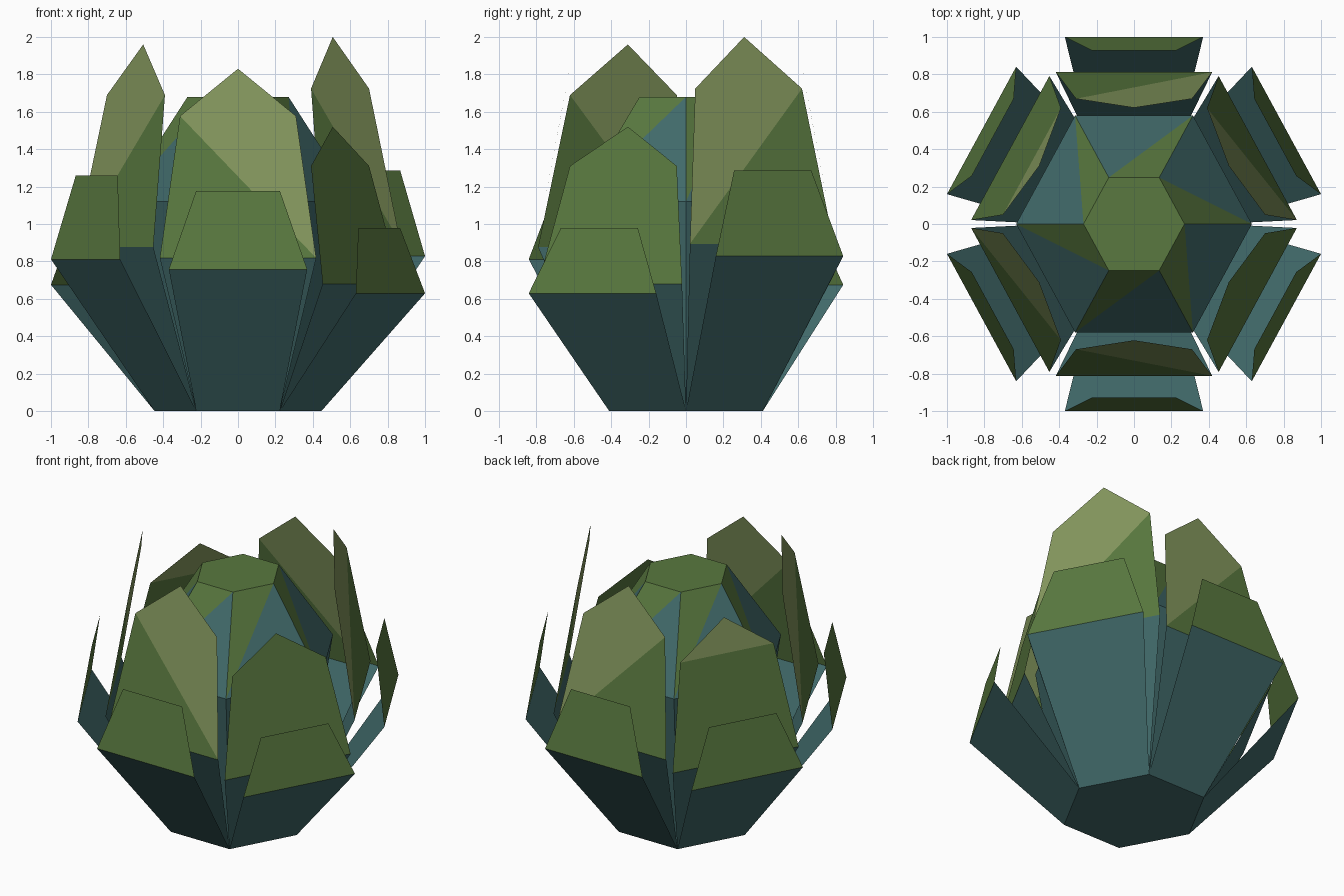
import bpy
from math import cos, sin, radians

if "Cube" in bpy.data.objects:
    bpy.data.objects.remove(bpy.data.objects["Cube"])

YS = 1.063           # slight stretch along y
R0 = 0.446           # radius of the hexagonal base


def material(name, rgb):
    m = bpy.data.materials.new(name)
    m.diffuse_color = (*rgb, 1)
    m.use_nodes = True
    m.node_tree.nodes["Principled BSDF"].inputs["Base Color"].default_value = m.diffuse_color
    return m


MATS = [material("teal", (0.055, 0.15, 0.15)),
        material("leaf_green", (0.10, 0.19, 0.05)),
        material("pale_green", (0.23, 0.31, 0.11))]
TEAL, GREEN, PALE = range(3)


def build(name, verts, faces):
    """faces: list of (vertex indices, material index)"""
    me = bpy.data.meshes.new(name)
    me.from_pydata(verts, [], [f for f, _ in faces])
    for m in MATS:
        me.materials.append(m)
    for p, (_, mi) in zip(me.polygons, faces):
        p.material_index = mi
    ob = bpy.data.objects.new(name, me)
    bpy.context.collection.objects.link(ob)
    return ob


def petal(name, angle, rows, faces):
    """rows: (half width, distance from axis, height); zero width is a tip"""
    a = radians(angle)
    verts = []
    for w, d, z in rows:
        for s in ((-w, w) if w else (0,)):
            verts.append((d * cos(a) - s * sin(a),
                          YS * (d * sin(a) + s * cos(a)), z))
    return build(name, verts, faces)


# Core bud: three hexagonal rings, upper sides split diagonally in two colours
verts = [(r * cos(radians(60 * i)), YS * r * sin(radians(60 * i)), z)
         for r, z in ((R0, 0), (0.63, 1.12), (0.27, 1.68)) for i in range(6)]
faces = [((5, 4, 3, 2, 1, 0), TEAL), (tuple(range(12, 18)), GREEN)]
for i in range(6):
    j = (i + 1) % 6
    faces += [((i, j, 6 + j, 6 + i), TEAL),
              ((6 + i, 6 + j, 12 + j), TEAL),
              ((6 + i, 12 + j, 12 + i), GREEN)]
build("core_bud", verts, faces)

# Colour patterns of the inner petals' upper part
LOWER = ((0, 1, 3, 2), TEAL)
SPLIT_LEFT = [LOWER, ((2, 3, 4), GREEN), ((3, 5, 6, 4), PALE)]
SPLIT_RIGHT = [LOWER, ((2, 3, 5), GREEN), ((2, 5, 6, 4), PALE)]
PALE_TIP = [LOWER, ((2, 3, 5, 4), GREEN), ((4, 5, 6), PALE)]
PLAIN = [LOWER, ((2, 3, 5, 4), GREEN), ((4, 5, 6), GREEN)]

# Six inner and six outer petals, each pair with its own height
PETALS = [("front", -90, 1.83, SPLIT_LEFT), ("front_right", -30, 1.52, PLAIN),
          ("back_right", 30, 2.0, SPLIT_RIGHT), ("back", 90, 1.83, SPLIT_RIGHT),
          ("back_left", 150, 1.63, PALE_TIP), ("front_left", 210, 1.96, SPLIT_RIGHT)]
base = (R0 / 2, R0 * cos(radians(30)), 0)
for where, ang, h, pattern in PETALS:
    petal("inner_petal_" + where, ang,
          [base, (0.418, 0.764, 0.447 * h), (0.31, 0.63, 0.862 * h), (0, 0.585, h)],
          pattern)
    petal("outer_petal_" + where, ang,
          [base, (0.37, 0.941, 0.414 * h), (0.224, 0.872, 0.643 * h)],
          [LOWER, ((2, 3, 5, 4), GREEN)])
